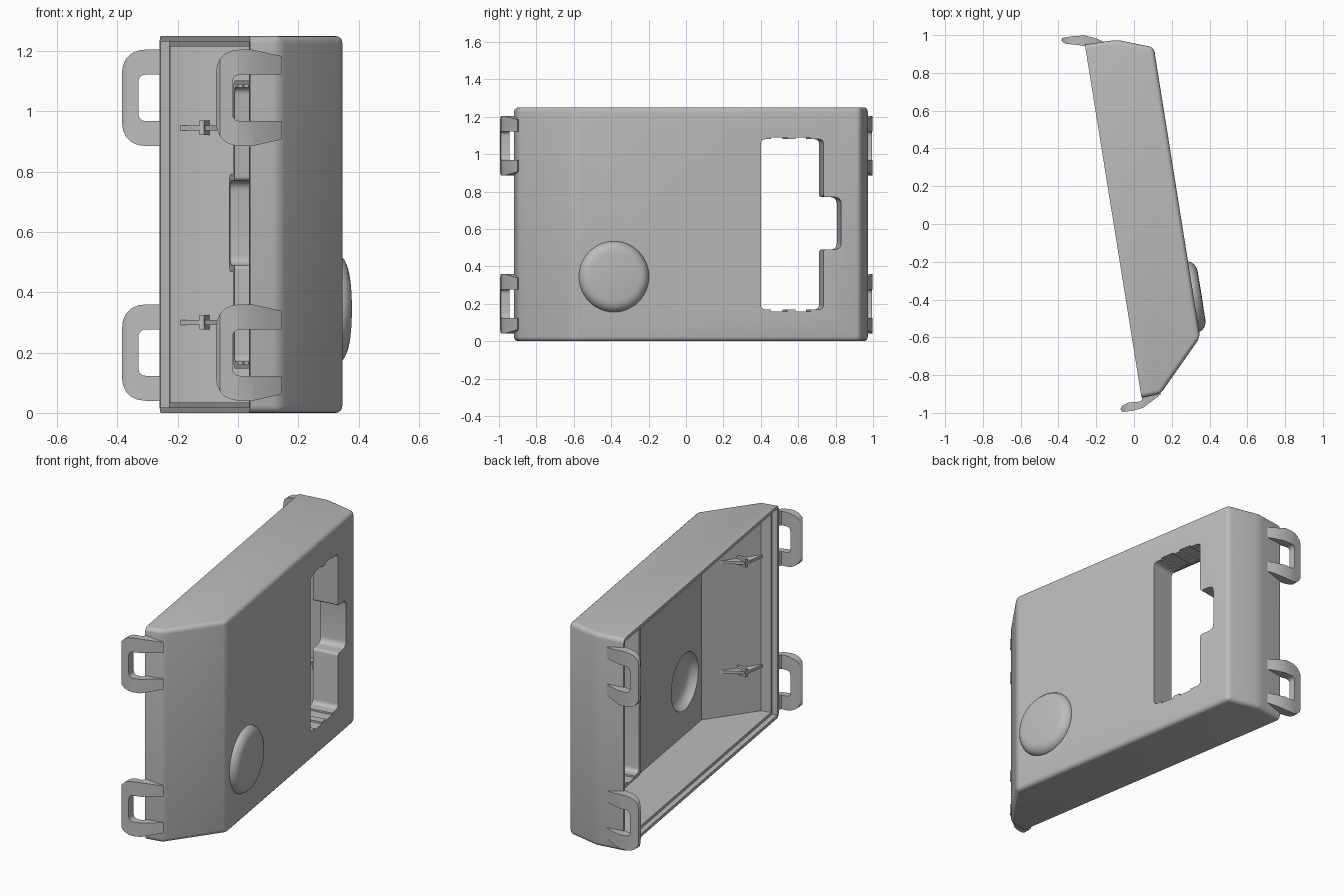
import bpy, bmesh, math
from mathutils import Vector, Matrix

cube = bpy.data.objects.get("Cube")
if cube:
    bpy.data.objects.remove(cube, do_unlink=True)

grey = bpy.data.materials.new("plain grey")
grey.use_nodes = True
grey.diffuse_color = (0.5, 0.5, 0.5, 1)
grey.node_tree.nodes["Principled BSDF"].inputs["Base Color"].default_value = (0.5, 0.5, 0.5, 1)

HEIGHT = 1.25


def finish(name, bm):
    bmesh.ops.recalc_face_normals(bm, faces=bm.faces)
    mesh = bpy.data.meshes.new(name)
    bm.to_mesh(mesh)
    bm.free()
    mesh.materials.append(grey)
    ob = bpy.data.objects.new(name, mesh)
    bpy.context.collection.objects.link(ob)
    return ob


def prism_bm(points, vec):
    bm = bmesh.new()
    face = bm.faces.new([bm.verts.new(p) for p in points])
    ext = bmesh.ops.extrude_face_region(bm, geom=[face])
    verts = [v for v in ext["geom"] if isinstance(v, bmesh.types.BMVert)]
    bmesh.ops.translate(bm, verts=verts, vec=vec)
    bmesh.ops.recalc_face_normals(bm, faces=bm.faces)
    return bm


def prism(name, points, vec):
    return finish(name, prism_bm(points, vec))


def upright(name, plan, z0, z1):
    return prism(name, [(x, y, z0) for x, y in plan], (0, 0, z1 - z0))


def boolean(ob, tool, op="DIFFERENCE", keep=False):
    mod = ob.modifiers.new("cut", "BOOLEAN")
    mod.operation, mod.object, mod.solver = op, tool, "EXACT"
    dg = bpy.context.evaluated_depsgraph_get()
    dg.update()
    mesh = bpy.data.meshes.new_from_object(ob.evaluated_get(dg))
    ob.modifiers.clear()
    ob.data = mesh
    if not keep:
        bpy.data.objects.remove(tool, do_unlink=True)


def smooth(ob, angle=35):
    ob.data.polygons.foreach_set("use_smooth", [True] * len(ob.data.polygons))
    ob.data.set_sharp_from_angle(angle=math.radians(angle))


def inset(poly, dists):
    """Move each edge of a counter-clockwise plan inward by its own distance."""
    lines = []
    for i, d in enumerate(dists):
        a, b = Vector(poly[i]), Vector(poly[(i + 1) % len(poly)])
        t = (b - a).normalized()
        lines.append((a + Vector((-t.y, t.x)) * d, t))
    out = []
    for i in range(len(lines)):
        (p, t), (q, s) = lines[i - 1], lines[i]
        k = (q - p).cross(s) / t.cross(s)
        out.append(p + t * k)
    return out


def rounded(corners, steps=5):
    """Fillet every (a, b, radius) corner with a quadratic arc."""
    out = []
    for i, (a, b, r) in enumerate(corners):
        c = Vector((a, b))
        if not r:
            out.append(c)
            continue
        p = c + (Vector(corners[i - 1][:2]) - c).normalized() * r
        q = c + (Vector(corners[(i + 1) % len(corners)][:2]) - c).normalized() * r
        for k in range(steps + 1):
            f = k / steps
            w = 0.8 * f * (1 - f)  # pulls the parabola toward a circle
            out.append((p * (1 - f) ** 2 + q * f * f + c * (2 * f * (1 - f) - w * 0.3)) / (1 - w * 0.3))
    return out


# Main shell: plan outline extruded up, outer edges rounded, open on one side
plan = [(0.04, -0.92), (0.14, -0.90), (0.35, -0.60), (0.105, 0.935), (-0.09, 0.975), (-0.26, 0.95)]
bm = prism_bm([(x, y, 0) for x, y in plan], (0, 0, HEIGHT))
rim = [Vector(plan[0]), Vector(plan[-1])]


def on_rim(v):
    return any((v.co.xy - r).length < 1e-4 for r in rim)


edges = [e for e in bm.edges if not all(on_rim(v) for v in e.verts)]
bmesh.ops.bevel(bm, geom=edges, offset=0.025, segments=4, profile=0.5, affect="EDGES")
shell = finish("shell", bm)

WALL = 0.035
boolean(shell, upright("cavity", inset(plan, [WALL] * 5 + [-0.1]), WALL, HEIGHT - WALL))

# Stepped lip around the open rim
d0 = (Vector(plan[1]) - rim[0]).normalized() * 0.03
d1 = (Vector(plan[4]) - rim[1]).normalized() * 0.03
lip = [rim[0], rim[0] + d0, rim[1] + d1, rim[1]]
boolean(shell, upright("lip_cut", inset(lip, [0.018, 0, 0.018, -0.1]), 0.018, HEIGHT - 0.018))

# Frame of the large side wall
A, B = Vector((*plan[2], 0)), Vector((*plan[3], 0))
tangent = (B - A).normalized()
normal = Vector((tangent.y, -tangent.x, 0))


def on_wall(y, z, h=0.0):
    p = A + (B - A) * ((y - A.y) / (B.y - A.y))
    return p + Vector((0, 0, z)) + normal * h


# Window opening with a side tab and small notches at top and bottom
Y0, Y1, Z0, Z1 = 0.40, 0.735, 0.17, 1.08
TAB, T0, T1 = 0.83, 0.49, 0.77
notches = [(0.455, 0.54), (0.585, 0.665)]


def window(grow, notch):
    g = grow
    pts = [(Y0 - g, Z0 - g, 0.025)]
    if notch:
        for a, b in notches:
            pts += [(a, Z0, 0), (a, Z0 - 0.01, 0), (b, Z0 - 0.01, 0), (b, Z0, 0)]
    pts += [(Y1 + g, Z0 - g, 0.025), (Y1 + g, T0 - g, 0.015), (TAB + g, T0 - g, 0.035),
            (TAB + g, T1 + g, 0.035), (Y1 + g, T1 + g, 0.015), (Y1 + g, Z1 + g, 0.025)]
    if notch:
        for a, b in reversed(notches):
            pts += [(b, Z1, 0), (b, Z1 + 0.01, 0), (a, Z1 + 0.01, 0), (a, Z1, 0)]
    return rounded(pts + [(Y0 - g, Z1 + g, 0.025)])


DEPTH = 0.15
hole = prism("window_cut", [on_wall(y, z, 0.1) for y, z in window(0, True)], normal * -0.4)
collar = prism("window_collar", [on_wall(y, z, -0.01) for y, z in window(0.022, False)],
               normal * (0.01 - DEPTH))
boolean(collar, hole, keep=True)
boolean(shell, hole)
smooth(collar)

# Round raised boss, hollow on the inside
frame = Matrix((tangent, Vector((0, 0, 1)), normal)).transposed().to_4x4()
frame.translation = on_wall(-0.385, 0.345)
bm = bmesh.new()
bmesh.ops.create_cone(bm, cap_ends=True, segments=48, radius1=0.178, radius2=0.178, depth=0.3, matrix=frame)
boolean(shell, finish("boss_cut", bm))
smooth(shell)

section = [(0, 0.043), (0.13, 0.042), (0.15, 0.039), (0.168, 0.031), (0.182, 0.016), (0.19, -0.001),
           (0.185, -WALL), (0.165, -WALL), (0.15, -0.005), (0.125, 0.012), (0, 0.015)]
bm = bmesh.new()
chain = [bm.verts.new((r, 0, h)) for r, h in section]
line = [bm.edges.new(pair) for pair in zip(chain, chain[1:])]
bmesh.ops.spin(bm, geom=chain + line, cent=(0, 0, 0), axis=(0, 0, 1), angle=math.tau, steps=48)
bmesh.ops.remove_doubles(bm, verts=bm.verts, dist=1e-4)
bmesh.ops.transform(bm, matrix=frame, verts=bm.verts)
smooth(finish("round_boss", bm), 50)

# Strap loops: curved side profile trimmed to a rounded D with a slot
near = [(-0.073, -0.98), (-0.06, -0.995), (0.0, -0.988), (0.05, -0.972), (0.145, -0.90),
        (0.12, -0.885), (0.05, -0.91), (0.035, -0.94), (-0.03, -0.945), (-0.06, -0.96)]
far = [(-0.385, 0.97), (-0.365, 0.955), (-0.30, 0.948), (-0.25, 0.94), (-0.16, 0.945),
       (-0.155, 0.963), (-0.20, 0.982), (-0.26, 0.998), (-0.32, 0.995), (-0.38, 0.985)]
for label, side, x0, x1 in (("front", near, -0.073, 0.16), ("back", far, -0.385, -0.14)):
    for level, z0 in (("lower", 0.04), ("upper", 0.885)):
        z1, y = z0 + 0.32, side[0][1] - 0.3
        loop = upright(f"{label}_{level}_loop", side, z0 - 0.02, z1 + 0.02)
        outer = rounded([(x0, z0, 0.08), (x0 + 0.12, z0, 0), (x1, z0 + 0.025, 0),
                         (x1, z1 - 0.025, 0), (x0 + 0.12, z1, 0), (x0, z1, 0.08)])
        slot = rounded([(x0 + 0.055, z0 + 0.083, 0.025), (x1 + 0.1, z0 + 0.083, 0),
                        (x1 + 0.1, z1 - 0.083, 0), (x0 + 0.055, z1 - 0.083, 0.025)])
        boolean(loop, prism("outline", [(a, y, b) for a, b in outer], (0, 0.6, 0)), "INTERSECT")
        boolean(loop, prism("slot", [(a, y, b) for a, b in slot], (0, 0.6, 0)))
        smooth(loop)

# Small inner gussets at both ends, each with a thin upright fin
front_gusset = [(0.30, -0.65), (0.13, -0.75), (0.11, -0.88)]
back_gusset = [(-0.205, 0.935), (-0.12, 0.87), (0.0, 0.94)]
for label, tri in (("front", front_gusset), ("back", back_gusset)):
    for level, z in (("lower", 0.30), ("upper", 0.945)):
        upright(f"{label}_{level}_gusset", tri, z - 0.008, z + 0.008)
        tip, base = Vector(tri[1]), (Vector(tri[0]) + Vector(tri[2])) / 2
        t = (base - tip).normalized()
        w = Vector((-t.y, t.x)) * 0.008
        upright(f"{label}_{level}_fin", [tip - w, base - w, base + w, tip + w], z - 0.024, z + 0.024)
